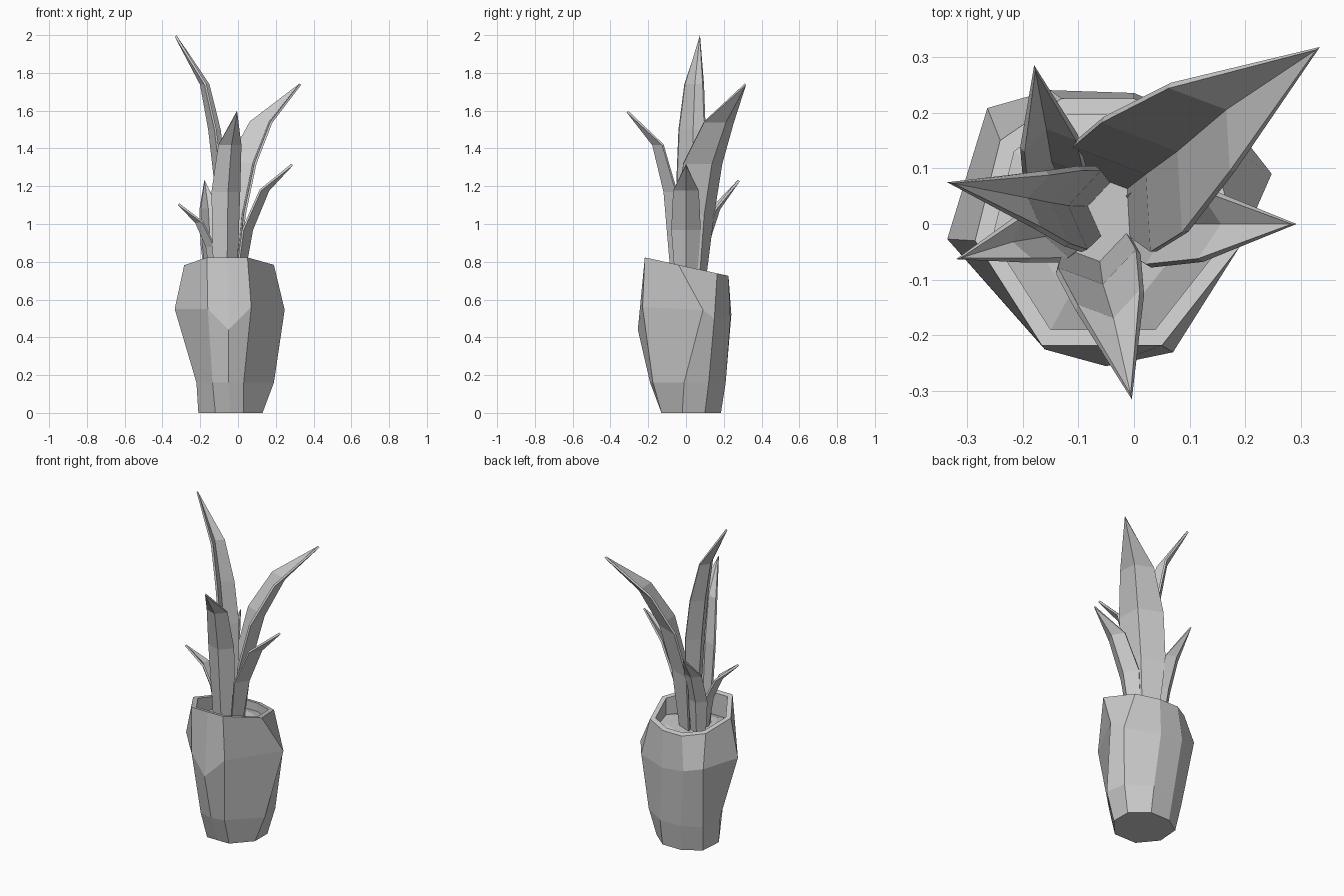
import bpy
import bmesh
from mathutils import Vector

default_cube = bpy.data.objects.get("Cube")
if default_cube:
    bpy.data.objects.remove(default_cube, do_unlink=True)


def make_material(name, value):
    material = bpy.data.materials.new(name)
    material.use_nodes = True
    colour = (value, value, value, 1)
    material.diffuse_color = colour
    material.node_tree.nodes["Principled BSDF"].inputs["Base Color"].default_value = colour
    return material


grey = make_material("plain grey", 0.6)


def finish(bm, name):
    """Turn a bmesh into a flat-shaded object."""
    bmesh.ops.recalc_face_normals(bm, faces=bm.faces[:])
    mesh = bpy.data.meshes.new(name)
    bm.to_mesh(mesh)
    bm.free()
    mesh.materials.append(grey)
    obj = bpy.data.objects.new(name, mesh)
    bpy.context.collection.objects.link(obj)
    return obj


def bridge(bm, lower, upper, closed=True):
    """Join two rows of vertices with quads."""
    count = len(lower)
    for i in range(count if closed else count - 1):
        j = (i + 1) % count
        bm.faces.new((lower[i], lower[j], upper[j], upper[i]))


def rim_height(y):
    return 0.775 - 0.22 * y


# Pot outlines, anticlockwise from the front left corner
base = [(-.12, -.13), (-.04, -.13), (.03, -.13), (.13, -.02), (.13, .1),
        (.03, .185), (-.1, .185), (-.2, .12), (-.21, -.02)]
foot = [(-.135, -.17), (-.05, -.19), (.03, -.175), (.19, -.01), (.17, .12),
        (.03, .21), (-.11, .21), (-.22, .15), (-.22, -.02)]
belly = [(-.16, -.225), (-.05, -.255), (.07, -.23), (.247, .09), (.2, .15),
         (0, .235), (-.15, .24), (-.263, .208), (-.335, -.027)]
rim = [(-.165, -.218), (-.055, -.218), (.05, -.218), (.19, -.04), (.13, .165),
       (0, .225), (-.13, .225), (-.24, .15), (-.285, -.03)]
belly_heights = [.55, .44, .56, .545, .5, .5, .52, .55, .55]
centre = Vector((-.045, 0))


def inset(outline, factor):
    return [centre + (Vector(p) - centre) * factor for p in outline]


# Faceted pot with a sloping rim and a hollow top
bm = bmesh.new()
lip = inset(rim, .87)
rings = [
    [(x, y, 0) for x, y in base],
    [(x, y, .16) for x, y in foot],
    [(x, y, z) for (x, y), z in zip(belly, belly_heights)],
    [(x, y, rim_height(y)) for x, y in rim],
    [(x, y, rim_height(y)) for x, y in lip],
    [(x, y, .6) for x, y in lip],
]
rows = [[bm.verts.new(p) for p in ring] for ring in rings]
for lower, upper in zip(rows, rows[1:]):
    bridge(bm, lower, upper)
bm.faces.new(rows[0])
bm.faces.new(rows[-1])
finish(bm, "pot")

# Soil, slightly raised in the middle
bm = bmesh.new()
edge = [bm.verts.new((x, y, .68)) for x, y in inset(rim, .88)]
mound = [bm.verts.new((x, y, .7)) for x, y in inset(rim, .6)]
bridge(bm, edge, mound)
bm.faces.new(mound)
finish(bm, "soil")


def leaf(name, stations, tip):
    """Folded blade: stations are (x, y, z, width), ending in a point."""
    bm = bmesh.new()
    tip = Vector(tip)
    root = Vector(stations[0][:3])
    outward = (tip - root) * Vector((1, 1, 0))
    outward.normalize()
    side = Vector((-outward.y, outward.x, 0))
    rows = []
    for x, y, z, width in stations:
        middle = Vector((x, y, z))
        fold = outward * width * .16
        points = (middle - side * width / 2 - fold,
                  middle + fold,
                  middle + side * width / 2 - fold)
        rows.append([bm.verts.new(p) for p in points])
    for lower, upper in zip(rows, rows[1:]):
        bridge(bm, lower, upper, closed=False)
    end = bm.verts.new(tip)
    for a, b in zip(rows[-1], rows[-1][1:]):
        bm.faces.new((a, b, end))
    obj = finish(bm, name)
    solid = obj.modifiers.new("thickness", 'SOLIDIFY')
    solid.thickness = .012
    solid.offset = 0


# Leaves around the centre
leaf("back_left_leaf",
     [(-.03, .05, .65, .14), (-.005, .07, 1.05, .24),
      (.05, .11, 1.32, .25), (.145, .19, 1.54, .19)], (.33, .315, 1.74))
leaf("tall_right_leaf",
     [(-.07, .03, .65, .1), (-.1, .03, 1.25, .15),
      (-.13, .035, 1.5, .14), (-.18, .045, 1.74, .1)], (-.33, .074, 1.995))
leaf("front_leaf",
     [(-.065, -.05, .65, .12), (-.06, -.09, 1.17, .15),
      (-.04, -.155, 1.42, .12)], (-.005, -.31, 1.595))
leaf("left_leaf",
     [(0, 0, .65, .1), (.05, 0, .97, .15),
      (.14, 0, 1.18, .13)], (.287, 0, 1.315))
leaf("right_leaf",
     [(-.12, -.01, .65, .08), (-.15, -.02, .88, .1),
      (-.21, -.03, 1.01, .08)], (-.315, -.062, 1.105))
leaf("back_right_leaf",
     [(-.13, .07, .65, .08), (-.145, .1, .9, .11),
      (-.155, .16, 1.08, .1)], (-.178, .28, 1.23))
